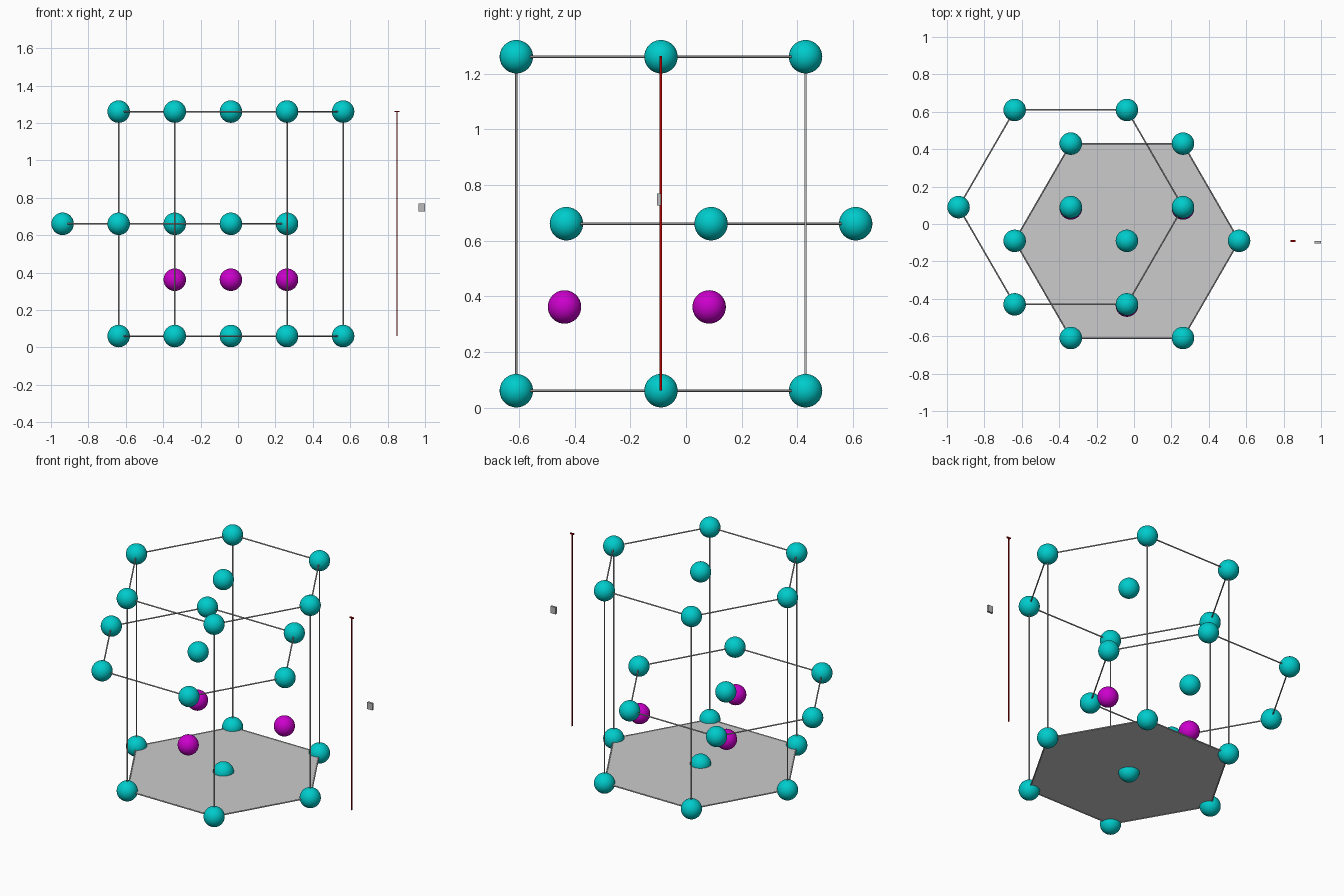
import bpy
import bmesh
from math import cos, sin, radians
from mathutils import Vector

cube = bpy.data.objects.get("Cube")
if cube:
    bpy.data.objects.remove(cube, do_unlink=True)


def material(name, rgb):
    mat = bpy.data.materials.new(name)
    mat.use_nodes = True
    mat.diffuse_color = (*rgb, 1)
    mat.node_tree.nodes["Principled BSDF"].inputs["Base Color"].default_value = (*rgb, 1)
    return mat


teal = material("teal", (0, 0.6, 0.6))
magenta = material("magenta", (0.6, 0, 0.6))
plate_grey = material("plate grey", (0.6, 0.6, 0.6))
wire_grey = material("wire grey", (0.5, 0.5, 0.5))
dark_red = material("dark red", (0.4, 0, 0))

SIDE = 0.6
RADIUS = 0.06
LOW, MIDDLE, HIGH = 0.061, 0.661, 1.261
MAIN = Vector((-0.038, -0.09))
SHIFTED = Vector((-0.338, 0.09))


def hexagon(centre, z):
    angles = [radians(60 * i) for i in range(6)]
    return [Vector((centre.x + SIDE * cos(a), centre.y + SIDE * sin(a), z)) for a in angles]


def finish(bm, name, mat):
    mesh = bpy.data.meshes.new(name)
    bm.to_mesh(mesh)
    bm.free()
    mesh.materials.append(mat)
    obj = bpy.data.objects.new(name, mesh)
    bpy.context.collection.objects.link(obj)
    return obj


def ball(name, place, mat):
    bm = bmesh.new()
    bmesh.ops.create_uvsphere(bm, u_segments=32, v_segments=20, radius=RADIUS)
    for face in bm.faces:
        face.smooth = True
    finish(bm, name, mat).location = place


def rod(name, start, end):
    bm = bmesh.new()
    span = end - start
    bmesh.ops.create_cone(bm, cap_ends=True, segments=8, radius1=0.004,
                          radius2=0.004, depth=span.length)
    for face in bm.faces:
        face.smooth = len(face.verts) == 4
    obj = finish(bm, name, wire_grey)
    obj.location = (start + end) / 2
    obj.rotation_euler = span.to_track_quat("Z", "Y").to_euler()


def block(name, place, size, mat):
    bm = bmesh.new()
    bmesh.ops.create_cube(bm, size=1)
    bmesh.ops.scale(bm, vec=size, verts=bm.verts)
    finish(bm, name, mat).location = place


# Three hexagonal layers: corner balls, centre ball and edge rods
for layer, centre, z in (("bottom", MAIN, LOW), ("middle", SHIFTED, MIDDLE), ("top", MAIN, HIGH)):
    corners = hexagon(centre, z)
    for i, corner in enumerate(corners):
        ball(f"{layer}_corner_ball_{i}", corner, teal)
        rod(f"{layer}_edge_rod_{i}", corner, corners[(i + 1) % 6])
    ball(f"{layer}_centre_ball", (*centre, z), teal)

# Upright rods joining the bottom and top layers
for i, (low, high) in enumerate(zip(hexagon(MAIN, LOW), hexagon(MAIN, HIGH))):
    rod(f"upright_rod_{i}", low, high)

# Triangle of balls between the layers
for i in range(3):
    a = radians(30 + 120 * i)
    reach = SIDE / 3 ** 0.5
    ball(f"inner_ball_{i}", (MAIN.x + reach * cos(a), MAIN.y + reach * sin(a), 0.362), magenta)

# Thin base plate through the middle of the bottom balls
bm = bmesh.new()
bottom = bm.faces.new([bm.verts.new(p) for p in hexagon(MAIN, LOW - 0.001)])
top = bmesh.ops.extrude_face_region(bm, geom=[bottom])["geom"]
bmesh.ops.translate(bm, vec=(0, 0, 0.002),
                    verts=[v for v in top if isinstance(v, bmesh.types.BMVert)])
bmesh.ops.recalc_face_normals(bm, faces=bm.faces)
finish(bm, "base_plate", plate_grey)

# Height gauge beside the lattice, with its cap and a plain marker block
block("height_gauge", (0.85, -0.091, 0.661), (0.004, 0.009, 1.2), dark_red)
block("gauge_cap", (0.85, -0.091, HIGH), (0.026, 0.009, 0.007), dark_red)
block("gauge_marker", (0.982, -0.097, 0.748), (0.036, 0.014, 0.042), wire_grey)
